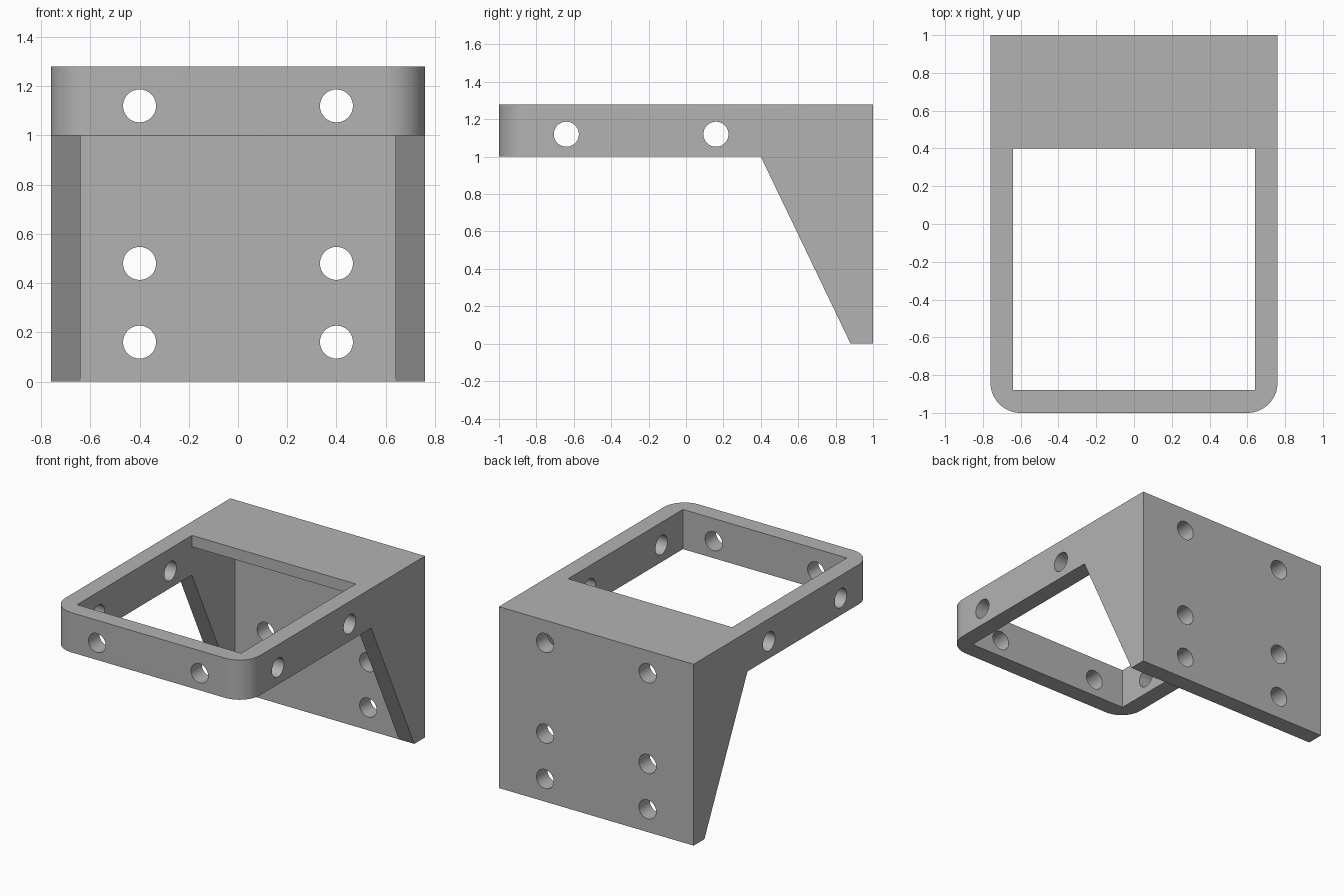
import bpy, bmesh, math
from mathutils import Vector

cube = bpy.data.objects.get("Cube")
if cube:
    bpy.data.objects.remove(cube, do_unlink=True)

WIDTH, WALL = 1.52, 0.12
FRONT_RADIUS, HOLE_RADIUS = 0.16, 0.067

grey = bpy.data.materials.new("plain grey")
grey.use_nodes = True
grey.diffuse_color = (0.45, 0.45, 0.45, 1)
grey.node_tree.nodes["Principled BSDF"].inputs["Base Color"].default_value = grey.diffuse_color


def make_object(name, bm):
    bmesh.ops.recalc_face_normals(bm, faces=bm.faces)
    mesh = bpy.data.meshes.new(name)
    bm.to_mesh(mesh)
    bm.free()
    mesh.materials.append(grey)
    obj = bpy.data.objects.new(name, mesh)
    bpy.context.collection.objects.link(obj)
    return obj


def side_prism(profile, width):
    """Extrude a (y, z) outline across x, centred."""
    bm = bmesh.new()
    face = bm.faces.new([bm.verts.new((-width / 2, y, z)) for y, z in profile])
    new = bmesh.ops.extrude_face_region(bm, geom=[face])["geom"]
    bmesh.ops.translate(bm, vec=(width, 0, 0),
                        verts=[v for v in new if isinstance(v, bmesh.types.BMVert)])
    return bm


def cut(target, cutter):
    mod = target.modifiers.new("cut", 'BOOLEAN')
    mod.operation, mod.solver, mod.object = 'DIFFERENCE', 'EXACT', cutter
    bpy.context.view_layer.objects.active = target
    bpy.ops.object.modifier_apply(modifier=mod.name)
    bpy.data.objects.remove(cutter, do_unlink=True)


def drill(target, location, axis, depth):
    bm = bmesh.new()
    bmesh.ops.create_cone(bm, cap_ends=True, segments=48, radius1=HOLE_RADIUS,
                          radius2=HOLE_RADIUS, depth=depth)
    cutter = make_object("drill", bm)
    cutter.location = location
    cutter.rotation_euler = Vector(axis).to_track_quat('Z', 'Y').to_euler()
    cutter.hide_render = True
    bpy.context.view_layer.update()
    cut(target, cutter)


# Bracket body: arm frame, sloped side gussets and back plate in one outline
bm = side_prism([(-1, 1), (0.4, 1), (0.88, 0), (1, 0), (1, 1.28), (-1, 1.28)], WIDTH)
front_corners = [e for e in bm.edges if all(v.co.y < -0.99 for v in e.verts)
                 and abs(e.verts[0].co.z - e.verts[1].co.z) > 0.1]
bmesh.ops.bevel(bm, geom=front_corners, offset=FRONT_RADIUS, segments=16,
                profile=0.5, affect='EDGES')
bracket = make_object("bracket", bm)

# Inner space: open window in front, covered by the thin top plate behind
inner = side_prism([(-0.88, -0.2), (0.88, -0.2), (0.88, 1.2), (0.4, 1.2),
                    (0.4, 1.5), (-0.88, 1.5)], WIDTH - 2 * WALL)
inner_space = make_object("inner_space", inner)
inner_space.hide_render = True
cut(bracket, inner_space)

# Screw holes: front bar and back plate, then both side rails
for x in (-0.4, 0.4):
    drill(bracket, (x, 0, 1.12), (0, 1, 0), 3)
    for z in (0.16, 0.48):
        drill(bracket, (x, 0.94, z), (0, 1, 0), 0.4)
for y in (-0.64, 0.16):
    drill(bracket, (0, y, 1.12), (1, 0, 0), 3)

# Smooth the round corners and holes, keep the other edges crisp
bpy.ops.object.select_all(action='DESELECT')
bracket.select_set(True)
bpy.context.view_layer.objects.active = bracket
bpy.ops.object.shade_smooth_by_angle(angle=math.radians(30))
